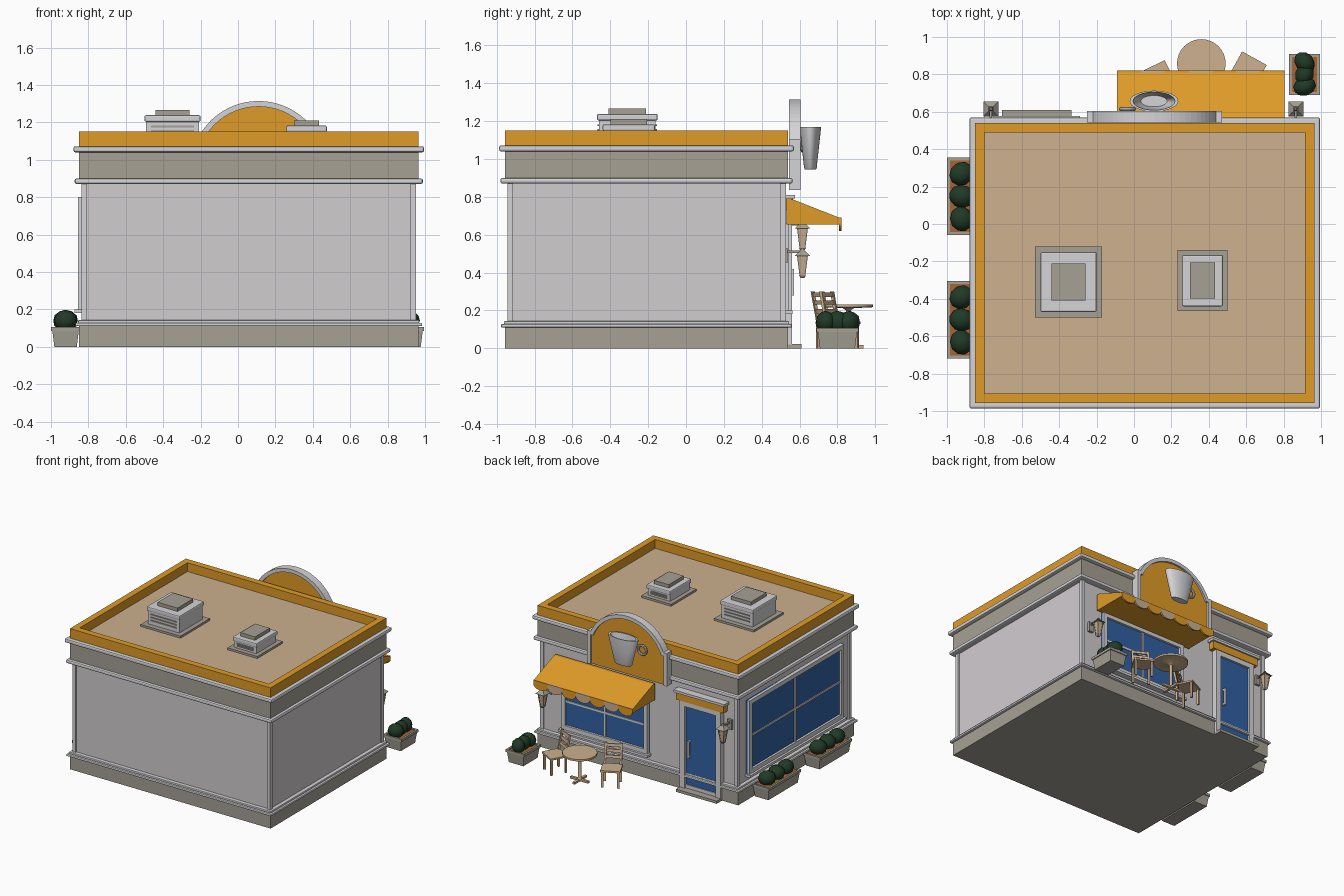
import bpy, bmesh, math
from mathutils import Matrix, Vector

if "Cube" in bpy.data.objects:
    bpy.data.objects.remove(bpy.data.objects["Cube"])


def material(name, r, g, b):
    m = bpy.data.materials.new(name)
    m.use_nodes = True
    m.diffuse_color = (r, g, b, 1)
    m.node_tree.nodes["Principled BSDF"].inputs["Base Color"].default_value = (r, g, b, 1)
    return m


WALL = material("wall grey", .64, .61, .63)
TRIM = material("trim white", .66, .66, .68)
STONE = material("stone taupe", .38, .355, .3)
ORANGE = material("orange", .74, .33, .02)
TAN = material("tan", .61, .44, .27)
GLASS = material("window blue", .03, .12, .37)
LEAF = material("leaf green", .015, .042, .02)
SOIL = material("soil brown", .37, .13, .035)


def finish(name, bm, mat, bevel=0, smooth=False):
    bmesh.ops.recalc_face_normals(bm, faces=bm.faces)
    mesh = bpy.data.meshes.new(name)
    bm.to_mesh(mesh)
    bm.free()
    mesh.materials.append(mat)
    ob = bpy.data.objects.new(name, mesh)
    bpy.context.collection.objects.link(ob)
    if bevel:
        mod = ob.modifiers.new("Bevel", "BEVEL")
        mod.width, mod.segments = bevel, 2
    if smooth:
        bpy.ops.object.select_all(action="DESELECT")
        ob.select_set(True)
        bpy.context.view_layer.objects.active = ob
        bpy.ops.object.shade_smooth_by_angle(angle=math.radians(40))
    return ob


def boxes(name, mat, *spans, bevel=0):
    """Boxes given as x0, x1, y0, y1, z0, z1."""
    bm = bmesh.new()
    for x0, x1, y0, y1, z0, z1 in spans:
        m = Matrix.Translation(((x0 + x1) / 2, (y0 + y1) / 2, (z0 + z1) / 2))
        m = m @ Matrix.Diagonal((x1 - x0, y1 - y0, z1 - z0, 1))
        bmesh.ops.create_cube(bm, size=1, matrix=m)
    return finish(name, bm, mat, bevel)


def taper(name, mat, x, y, z0, z1, low, high):
    """Box whose bottom and top have different (width, depth)."""
    bm = bmesh.new()
    bmesh.ops.create_cube(bm, size=1)
    for v in bm.verts:
        w, d = high if v.co.z > 0 else low
        v.co = (x + v.co.x * w, y + v.co.y * d, z1 if v.co.z > 0 else z0)
    return finish(name, bm, mat)


def prism(name, mat, points, a, b, axis="y"):
    """Outline in (x, z) pushed along y, or in (y, z) pushed along x."""
    bm = bmesh.new()
    vs = [bm.verts.new((p, a, q) if axis == "y" else (a, p, q)) for p, q in points]
    r = bmesh.ops.extrude_face_region(bm, geom=[bm.faces.new(vs)])
    move = (0, b - a, 0) if axis == "y" else (b - a, 0, 0)
    bmesh.ops.translate(bm, vec=move, verts=[g for g in r["geom"] if isinstance(g, bmesh.types.BMVert)])
    bm.faces.new(vs) if not bm.faces.get(vs) else None
    return finish(name, bm, mat)


def lathe(name, mat, profile, x, y, squash=1):
    bm = bmesh.new()
    vs = [bm.verts.new((r, 0, z)) for r, z in profile]
    es = [bm.edges.new(p) for p in zip(vs, vs[1:])]
    bmesh.ops.spin(bm, geom=vs + es, axis=(0, 0, 1), cent=(0, 0, 0), angle=math.tau, steps=32)
    bmesh.ops.remove_doubles(bm, verts=bm.verts, dist=.0005)
    for v in bm.verts:
        v.co = (v.co.x + x, v.co.y * squash + y, v.co.z)
    return finish(name, bm, mat, smooth=True)


# Building shell, mouldings and roof
X0, X1, Y0, Y1 = -.85, .965, -.957, .54


def slab(name, mat, grow, z0, z1, bevel=0):
    boxes(name, mat, (X0 - grow, X1 + grow, Y0 - grow, Y1 + grow, z0, z1), bevel=bevel)


slab("plinth", STONE, 0, 0, .115)
slab("plinth_moulding", TRIM, .02, .11, .128, .006)
slab("plinth_moulding_step", TRIM, .005, .127, .143, .004)
slab("walls", WALL, -.025, .115, .9)
slab("lower_cornice", TRIM, .023, .87, .9, .01)
slab("frieze", STONE, 0, .895, 1.045)
slab("upper_cornice", TRIM, .03, 1.04, 1.072, .01)
slab("roof_deck", TAN, -.03, 1.06, 1.078)
W = .052
boxes("parapet", ORANGE,
      (X0, X1, Y0, Y0 + W, 1.07, 1.15), (X0, X1, Y1 - W, Y1, 1.07, 1.15),
      (X0, X0 + W, Y0 + W, Y1 - W, 1.07, 1.15), (X1 - W, X1, Y0 + W, Y1 - W, 1.07, 1.15))
boxes("corner_posts", TRIM, *[(x, x + .03, y, y + .03, .14, .875)
                              for x in (X0 + .013, X1 - .043) for y in (Y0 + .013, Y1 - .043)])


# Windows and door, drawn on a wall plane (u along the wall, out from it)
def window(name, u0, u1, z0, z1, place):
    f = .035
    um, zm = (u0 + u1) / 2, (z0 + z1) / 2
    boxes(name + "_glass", GLASS, place(u0, u1, 0, .012, z0, z1))
    boxes(name + "_frame", TRIM,
          place(u0, u0 + f, 0, .03, z0, z1), place(u1 - f, u1, 0, .03, z0, z1),
          place(u0 + f, u1 - f, 0, .03, z1 - f, z1), place(u0 + f, u1 - f, 0, .03, z0, z0 + f),
          place(um - .008, um + .008, 0, .02, z0 + f, z1 - f),
          place(u0 + f, u1 - f, 0, .019, zm - .008, zm + .008))
    boxes(name + "_sill", TRIM, place(u0 - .015, u1 + .015, 0, .048, z0 - .02, z0))


def on_back(u0, u1, a, b, z0, z1):
    return u0, u1, Y1 - .025 + a, Y1 - .025 + b, z0, z1


def on_side(u0, u1, a, b, z0, z1):
    return X0 + .025 - b, X0 + .025 - a, u0, u1, z0, z1


window("shop_window", -.03, .75, .2, .66, on_back)
window("side_window", -.82, .4, .2, .8, on_side)
boxes("door_panel", GLASS, on_back(-.67, -.37, 0, .028, .02, .69))
boxes("door_frame", TRIM, on_back(-.705, -.66, 0, .045, .02, .73),
      on_back(-.38, -.335, 0, .045, .02, .73), on_back(-.66, -.38, 0, .045, .69, .73),
      on_back(-.66, -.38, 0, .035, .02, .05))
boxes("door_handle", TRIM, on_back(-.425, -.41, .04, .055, .28, .42),
      on_back(-.425, -.41, .02, .045, .28, .295), on_back(-.425, -.41, .02, .045, .405, .42))
boxes("door_header", ORANGE, on_back(-.735, -.305, 0, .05, .73, .79))
boxes("door_header_cap", TRIM, on_back(-.75, -.29, 0, .062, .79, .81))
boxes("door_step", STONE, (-.705, -.335, .5, .61, 0, .022))


# Arched sign with a raised rim
def arch(inset, steps=24):
    r, h = .364 - inset, .155 - inset
    a = math.asin(h / r)
    pts = [(-.36 + inset, .835), (-.36 + inset, .95 + h)]
    for i in range(steps + 1):
        t = math.pi - a - (math.pi - 2 * a) * i / steps
        pts.append((r * math.cos(t), .95 + r * math.sin(t)))
    pts += [(.36 - inset, .95 + h), (.36 - inset, .835)]
    return [(x + .11, z) for x, z in pts]


prism("sign_panel", ORANGE, arch(.015), .555, .59)
bm = bmesh.new()
rings = [[bm.verts.new((x, y, z)) for x, z in arch(i)]
         for i, y in ((0, .543), (0, .605), (.03, .605), (.03, .543))]
for k in range(4):
    p, q = rings[k], rings[(k + 1) % 4]
    for i in range(len(p) - 1):
        bm.faces.new((p[i], p[i + 1], q[i + 1], q[i]))
for end in (0, -1):
    bm.faces.new([r[end] for r in rings])
finish("sign_rim", bm, TRIM)

# Cup on the sign
lathe("cup", TRIM, [(0, .945), (.07, .945), (.078, .955), (.105, 1.06), (.13, 1.16), (.13, 1.17),
                    (.112, 1.17), (.085, 1.06), (.07, 1.03), (0, 1.03)], .107, .657, .43)
bpy.ops.mesh.primitive_torus_add(major_radius=.036, minor_radius=.01, major_segments=24,
                                 minor_segments=8, location=(-.035, .615, 1.08),
                                 rotation=(math.pi / 2, 0, 0))
handle = bpy.context.object
handle.name = "cup_handle"
handle.data.materials.append(TRIM)
bpy.ops.object.shade_smooth_by_angle()

# Awning with scalloped valance
A0, A1, N = -.09, .805, 7
prism("awning", ORANGE, [(.53, .79), (.555, .79), (.81, .69), (.81, .655), (.53, .655)], A0, A1, "x")
step = (A1 - A0) / N
for i in range(N):
    c = A0 + step * (i + .5)
    edge = [(c + step / 2 * math.cos(t), .66 - .04 * math.sin(t))
            for t in [math.pi * k / 10 for k in range(11)]]
    prism(f"scallop_{i + 1}", TAN if i % 2 else ORANGE,
          [(c - step / 2, .69), (c + step / 2, .69)] + edge, .808, .822)


# Rooftop vents with louvres
def vent(name, x0, x1, y0, y1, top, rim, cap):
    boxes(name + "_base", STONE, (x0 - rim, x1 + rim, y0 - rim, y1 + rim, 1.07, 1.095))
    boxes(name + "_body", TRIM, (x0 + .008, x1 - .008, y0 + .01, y1 - .01, 1.09, top - .03))
    boxes(name + "_lid", TRIM, (x0, x1, y0, y1, top - .035, top), bevel=.008)
    boxes(name + "_cap", STONE, (x0 + cap, x1 - cap, y0 + cap, y1 - cap, top, top + .028))
    gap = (top - .04 - 1.1) / 4
    boxes(name + "_louvres", STONE, *[
        (x0 + .035, x1 - .035, y - .005, y + .005, 1.1 + gap * k, 1.1 + gap * k + gap * .4)
        for k in (1, 2, 3) for y in (y0 + .008, y1 - .008)])


vent("large_vent", -.5, -.2, -.47, -.15, 1.238, .03, .06)
vent("small_vent", .258, .475, -.44, -.165, 1.183, .026, .042)


# Planters with three bushes each
def planter(name, x, y, w, d):
    taper(name + "_box", STONE, x, y, 0, .092, (w - .035, d - .035), (w - .012, d - .012))
    r = .016
    boxes(name + "_rim", STONE,
          (x - w / 2, x - w / 2 + r, y - d / 2, y + d / 2, .085, .106),
          (x + w / 2 - r, x + w / 2, y - d / 2, y + d / 2, .085, .106),
          (x - w / 2 + r, x + w / 2 - r, y - d / 2, y - d / 2 + r, .085, .106),
          (x - w / 2 + r, x + w / 2 - r, y + d / 2 - r, y + d / 2, .085, .106))
    boxes(name + "_soil", SOIL, (x - w / 2 + r, x + w / 2 - r, y - d / 2 + r, y + d / 2 - r, .088, .098))
    bm = bmesh.new()
    for k in (-1, 0, 1):
        m = (Matrix.Translation((x, y + k * d * .29, .14)) @ Matrix.Rotation(k + 1.3, 4, "Z")
             @ Matrix.Diagonal((.062, min(.062, d * .2) + .006, .058, 1)))
        bmesh.ops.create_icosphere(bm, subdivisions=2, radius=1, matrix=m)
    finish(name + "_bushes", bm, LEAF, smooth=True)


planter("side_planter_back", -.922, .148, .155, .415)
planter("side_planter_front", -.922, -.512, .155, .415)
planter("corner_planter", .912, .8, .165, .22)


# Wall lanterns
def lantern(name, x, z):
    y = .615
    boxes(name + "_bracket", STONE, (x - .02, x + .02, .51, .535, z + .08, z + .16),
          (x - .007, x + .007, .53, y, z + .133, z + .146))
    taper(name + "_glass", TAN, x, y, z + .012, z + .118, (.026, .026), (.05, .05))
    bars = [taper(name + "_bar", STONE, x + sx * .019, y + sy * .019, z + .01, z + .12, (.008, .008), (.008, .008))
            for sx in (-1, 1) for sy in (-1, 1)]
    for b in bars:
        for v in b.data.vertices:
            k = .65 if v.co.z < z + .05 else 1.25
            v.co.x, v.co.y = x + (v.co.x - x) * k, y + (v.co.y - y) * k
    taper(name + "_foot", STONE, x, y, z, z + .014, (.018, .018), (.036, .036))
    taper(name + "_roof", STONE, x, y, z + .118, z + .145, (.08, .08), (.026, .026))
    taper(name + "_finial", STONE, x, y, z + .145, z + .16, (.02, .02), (.01, .01))


lantern("window_lantern", .865, .37)
lantern("door_lantern", -.765, .515)

# Table
lathe("table", TAN, [(0, .232), (.13, .232), (.13, .217), (.03, .212), (.012, .2), (.012, .03),
                     (.02, .015), (0, .015)], .36, .858)
boxes("table_feet", TAN, (.28, .44, .848, .868, 0, .018), (.35, .37, .778, .938, 0, .017))


# Chairs, facing +y before they are turned
def chair(name, x, y, turn):
    legs = [(s - .008, s + .008, .048, .064, 0, .13) for s in (-.06, .06)]
    posts = [(s - .008, s + .008, -.07, -.054, a, b) for s in (-.06, .06) for a, b in ((0, .14), (.14, .3))]
    slats = [(-.055, .055, -.067, -.057, z, z + .022) for z in (.185, .23, .272)]
    ob = boxes(name, TAN, (-.075, .075, -.07, .07, .128, .142), *legs, *posts, *slats)
    for v in ob.data.vertices:
        if v.co.z > .145:
            v.co.y -= (v.co.z - .14) * .2
    ob.location = (x, y, 0)
    ob.rotation_euler.z = math.radians(turn)


chair("left_chair", .61, .825, -29)
chair("right_chair", .127, .78, 26)
